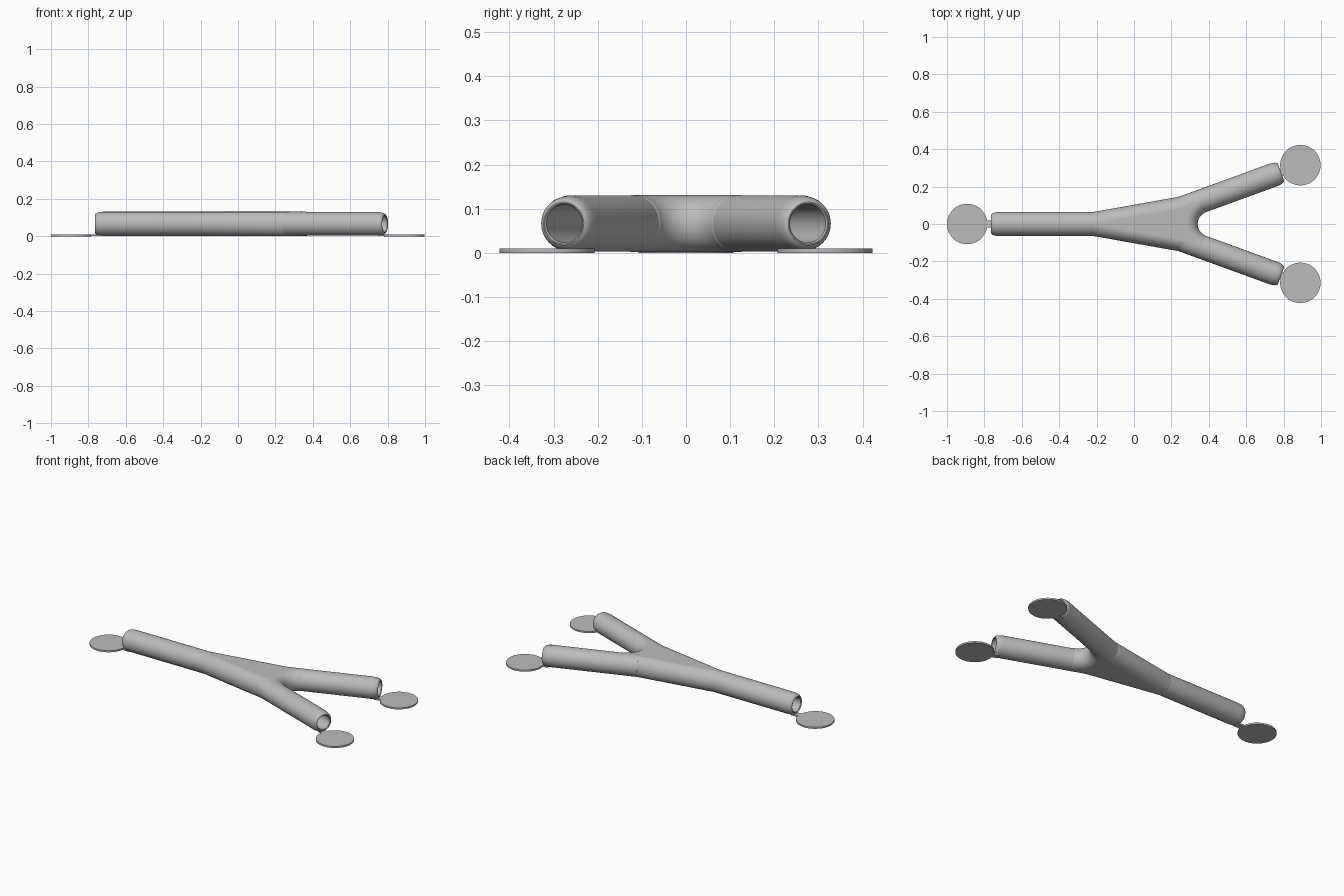
import bpy, bmesh, math
from mathutils import Matrix, Vector

cube = bpy.data.objects.get("Cube")
if cube:
    bpy.data.objects.remove(cube, do_unlink=True)

grey = bpy.data.materials.new("light_grey")
grey.use_nodes = True
grey.diffuse_color = (0.5, 0.5, 0.5, 1)
grey.node_tree.nodes["Principled BSDF"].inputs["Base Color"].default_value = (0.5, 0.5, 0.5, 1)

R = 0.0645          # tube radius
AXIS = 0.0665       # height of the tube axes
BORE = 0.043
BRIM = 0.01         # thickness of the pads
SPREAD = math.radians(20)
SIDES = 48


def finish(name, bm):
    bmesh.ops.recalc_face_normals(bm, faces=bm.faces)
    mesh = bpy.data.meshes.new(name)
    bm.to_mesh(mesh)
    bm.free()
    mesh.materials.append(grey)
    obj = bpy.data.objects.new(name, mesh)
    bpy.context.collection.objects.link(obj)
    bpy.ops.object.select_all(action='DESELECT')
    obj.select_set(True)
    bpy.context.view_layer.objects.active = obj
    bpy.ops.object.shade_smooth_by_angle(angle=math.radians(35))
    return obj


def sweep(name, stations):
    """Skin circles given as (centre, direction, radius), capped at both ends."""
    bm = bmesh.new()
    rings = []
    for centre, direction, radius in stations:
        side = Vector((-direction.y, direction.x, 0)).normalized()
        ring = []
        for i in range(SIDES):
            a = math.tau * i / SIDES
            offset = side * math.cos(a) + Vector((0, 0, math.sin(a)))
            ring.append(bm.verts.new(centre + offset * radius))
        rings.append(ring)
    for lower, upper in zip(rings, rings[1:]):
        for i in range(SIDES):
            j = (i + 1) % SIDES
            bm.faces.new((lower[i], lower[j], upper[j], upper[i]))
    bm.faces.new(rings[0])
    bm.faces.new(rings[-1])
    return finish(name, bm)


def limb(name, start_x, angle, root, bore_end, mouth, pad_at, radius):
    """Hollow tube with a rounded lip, plus its flat pad and joining tab."""
    origin = Vector((start_x, 0, AXIS))
    along = Vector((math.cos(angle), math.sin(angle), 0))
    profile = [(bore_end, BORE), (mouth - 0.004, BORE), (mouth, BORE + 0.003),
               (mouth, radius - 0.015), (mouth - 0.004, radius - 0.010),
               (mouth - 0.012, radius - 0.005), (mouth - 0.024, radius - 0.002),
               (mouth - 0.042, radius), (root, radius)]
    sweep(name + "_tube", [(origin + along * s, along, r) for s, r in profile])

    floor = Vector((start_x, 0, BRIM / 2))
    bm = bmesh.new()
    bmesh.ops.create_cone(bm, cap_ends=True, segments=64, radius1=0.108, radius2=0.108,
                          depth=BRIM, matrix=Matrix.Translation(floor + along * pad_at))
    finish(name + "_pad", bm)

    bm = bmesh.new()
    inner, outer = mouth - 0.03, pad_at - 0.09
    place = Matrix.Translation(floor + along * (inner + outer) / 2) @ Matrix.Rotation(angle, 4, 'Z')
    size = Matrix.Diagonal((outer - inner, 0.036, BRIM * 0.98, 1))
    bmesh.ops.create_cube(bm, size=1, matrix=place @ size)
    finish(name + "_tab", bm)


# Three hollow limbs
limb("stem", 0, math.pi, 0.15, 0.25, 0.765, 0.892, R)
limb("left_arm", 0.025, SPREAD, 0.25, 0.38, 0.81, 0.92, R - 0.001)
limb("right_arm", 0.025, -SPREAD, 0.25, 0.38, 0.81, 0.92, R - 0.001)

# Rounded rim of the junction: flared side, curved crotch, flared side
crotch_x, crotch_r, steps = 0.406, 0.13, 24
first = math.pi / 2 + SPREAD
path = [Vector((-0.21, 0, AXIS)), Vector((0.25, 0.082, AXIS))]
for i in range(steps + 1):
    a = first + (math.tau - 2 * first) * i / steps
    path.append(Vector((crotch_x + crotch_r * math.cos(a), crotch_r * math.sin(a), AXIS)))
path += [Vector((0.25, -0.082, AXIS)), Vector((-0.21, 0, AXIS))]

stations = []
for i, p in enumerate(path):
    before = (p - path[i - 1]).normalized() if i else Vector()
    after = (path[i + 1] - p).normalized() if i + 1 < len(path) else Vector()
    stations.append((p, (before + after).normalized(), R))
sweep("junction_rim", stations)

# Flat web filling the junction
bm = bmesh.new()
base = bm.faces.new([bm.verts.new(p - Vector((0, 0, R))) for p in path[:-1]])
top = bmesh.ops.extrude_face_region(bm, geom=[base], use_keep_orig=True)
bmesh.ops.translate(bm, vec=(0, 0, 2 * R),
                    verts=[v for v in top["geom"] if isinstance(v, bmesh.types.BMVert)])
finish("junction_web", bm)
